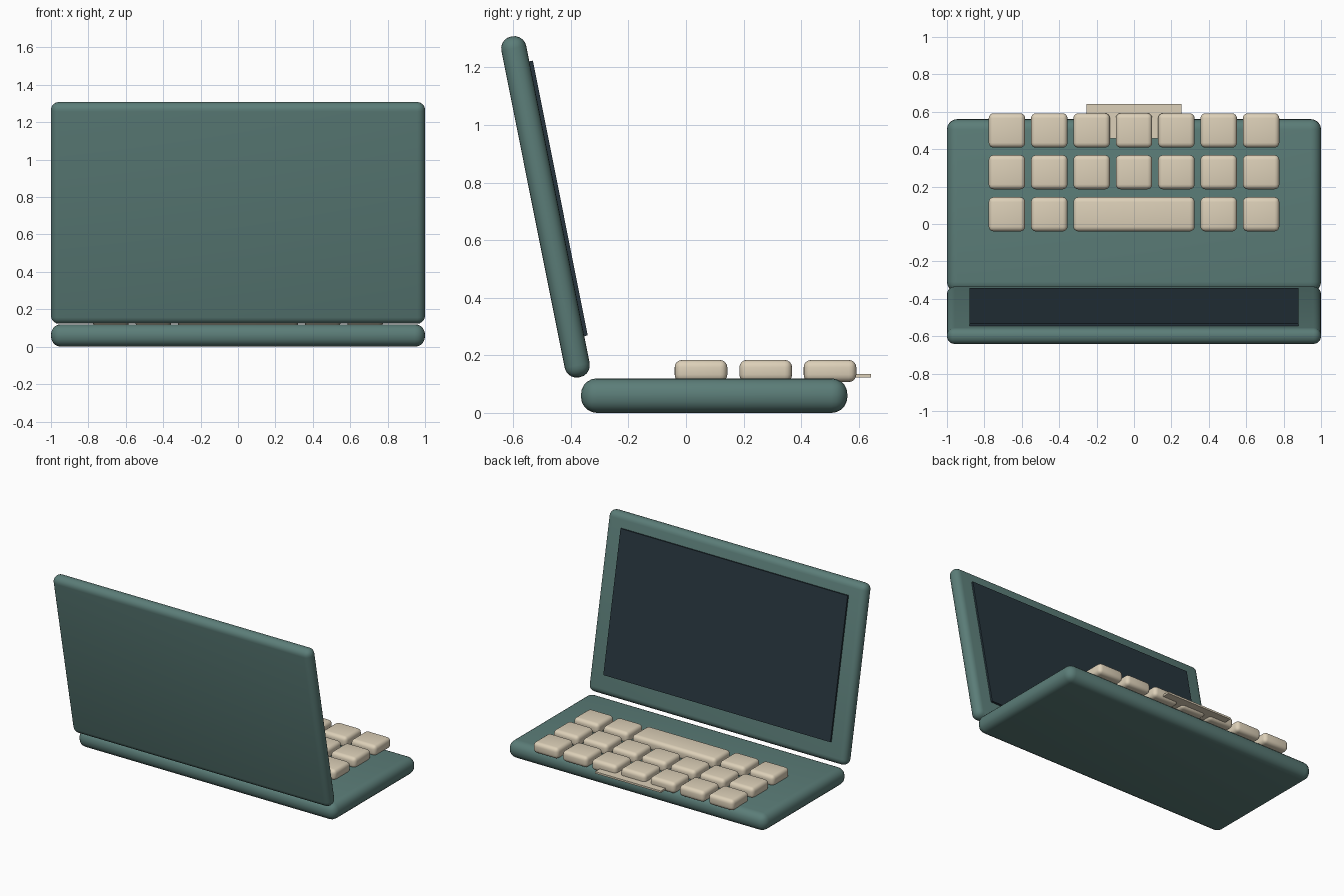
import bpy
from math import radians, sin, cos
from mathutils import Vector

if "Cube" in bpy.data.objects:
    bpy.data.objects.remove(bpy.data.objects["Cube"])


def material(name, rgb):
    m = bpy.data.materials.new(name)
    m.diffuse_color = (*rgb, 1)
    m.use_nodes = True
    m.node_tree.nodes["Principled BSDF"].inputs["Base Color"].default_value = m.diffuse_color
    return m


SHELL = material("teal_shell", (0.105, 0.205, 0.188))
CREAM = material("cream_key", (0.72, 0.63, 0.48))
GLASS = material("dark_glass", (0.020, 0.036, 0.048))


def box(name, loc, size, mat, bevel=0.0, tilt=0.0, segments=5):
    """Box with optional rounded edges and a tilt around x."""
    bpy.ops.mesh.primitive_cube_add(size=1, location=loc)
    ob = bpy.context.object
    ob.name = name
    ob.scale = size
    bpy.ops.object.transform_apply(location=False, rotation=False, scale=True)
    ob.data.materials.append(mat)
    if bevel:
        mod = ob.modifiers.new("rounding", 'BEVEL')
        mod.width = bevel
        mod.segments = segments
        mod.limit_method = 'ANGLE'
        bpy.ops.object.modifier_apply(modifier=mod.name)
        bpy.ops.object.shade_smooth_by_angle(angle=radians(35))
    ob.rotation_euler.x = tilt
    return ob


# Base slab
box("base", (0, 0.098, 0.06), (2, 0.925, 0.12), SHELL, 0.055)

# Lid leaning back, with the display panel on its inner face
TILT = radians(11.3)
lid_centre = Vector((0, -0.488, 0.7155))
up = Vector((0, -sin(TILT), cos(TILT)))
inward = Vector((0, cos(TILT), sin(TILT)))
box("lid", lid_centre, (2, 0.088, 1.207), SHELL, 0.042, TILT)
box("screen", lid_centre + up * 0.02 + inward * 0.048,
    (1.76, 0.017, 0.973), GLASS, 0, TILT)

# Keyboard: three rows of seven, the inner row has a wide space bar
PITCH, KEY_W, KEY_D, KEY_H = 0.2265, 0.195, 0.183, 0.077
for row, y in enumerate((0.052, 0.277, 0.5)):
    for col in range(-3, 4):
        if row == 0 and abs(col) < 2:
            continue
        box(f"key_{row}_{col + 3}", (col * PITCH, y, 0.1455),
            (KEY_W, KEY_D, KEY_H), CREAM, 0.026, segments=4)
box("space_bar", (0, 0.052, 0.1455),
    (KEY_W + 2 * PITCH, KEY_D, KEY_H), CREAM, 0.026, segments=4)

# Thin touch pad plate overhanging the edge
box("touch_pad", (0, 0.549, 0.129), (0.51, 0.186, 0.013), CREAM)
